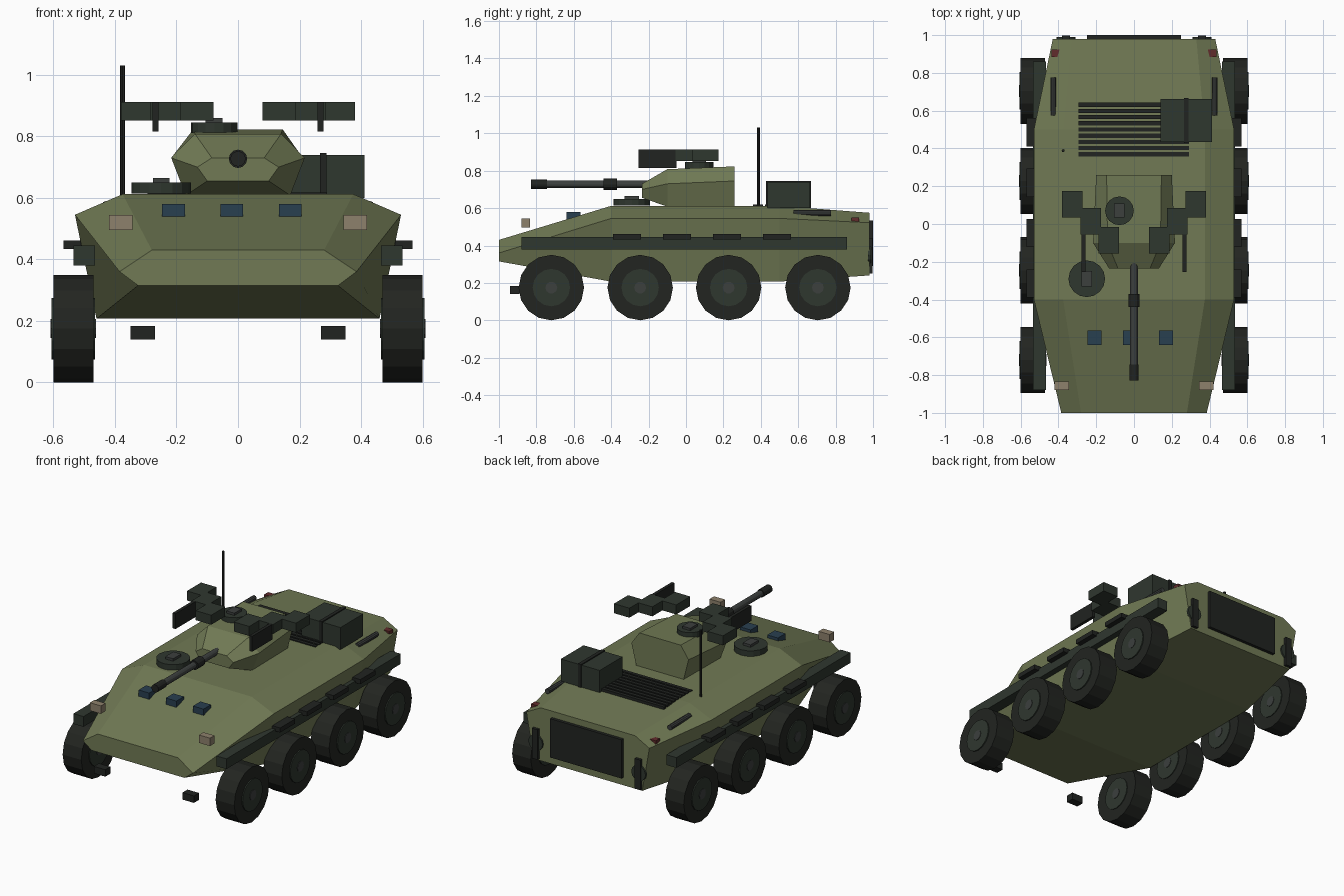
import bpy, bmesh
from math import pi
from mathutils import Matrix, Vector

if "Cube" in bpy.data.objects:
    bpy.data.objects.remove(bpy.data.objects["Cube"])


def mat(name, r, g, b):
    m = bpy.data.materials.new(name)
    m.diffuse_color = (r, g, b, 1)
    m.use_nodes = True
    m.node_tree.nodes["Principled BSDF"].inputs["Base Color"].default_value = m.diffuse_color
    return m


OLIVE = mat("olive", 0.165, 0.195, 0.09)
DARK = mat("dark_green", 0.028, 0.038, 0.028)
BLACK = mat("black", 0.015, 0.017, 0.015)
RUBBER = mat("rubber", 0.016, 0.018, 0.015)
METAL = mat("gunmetal", 0.045, 0.05, 0.048)
GLASS = mat("blue_glass", 0.022, 0.05, 0.08)
TAN = mat("lamp", 0.27, 0.22, 0.15)
RED = mat("tail_red", 0.12, 0.025, 0.025)


def finish(name, bm, material):
    bmesh.ops.recalc_face_normals(bm, faces=bm.faces)
    me = bpy.data.meshes.new(name)
    bm.to_mesh(me)
    bm.free()
    me.materials.append(material)
    ob = bpy.data.objects.new(name, me)
    bpy.context.collection.objects.link(ob)
    return ob


def box(name, x, y, z, material):
    """Box from (min, max) pairs on each axis."""
    bm = bmesh.new()
    bmesh.ops.create_cube(bm, size=1)
    for v in bm.verts:
        v.co = Vector([(a + b) / 2 + c * (b - a) for (a, b), c in zip((x, y, z), v.co)])
    return finish(name, bm, material)


def pair(name, x, y, z, material):
    """Box and its mirror image on the other side."""
    box(name + "_right", x, y, z, material)
    box(name + "_left", (-x[1], -x[0]), y, z, material)


def cyl(name, center, r, length, axis, material, n=16):
    bm = bmesh.new()
    rot = {"X": Matrix.Rotation(pi / 2, 4, "Y"),
           "Y": Matrix.Rotation(pi / 2, 4, "X"),
           "Z": Matrix()}[axis]
    bmesh.ops.create_cone(bm, cap_ends=True, segments=n, radius1=r, radius2=r,
                          depth=length, matrix=Matrix.Translation(center) @ rot)
    return finish(name, bm, material)


def loft(name, stations, material):
    """Skin symmetric sections: (y, [(half width, z), ...] from top to bottom)."""
    bm = bmesh.new()
    rings = []
    for y, half in stations:
        pts = half + [(-x, z) for x, z in reversed(half)]
        rings.append([bm.verts.new((x, y, z)) for x, z in pts])
    for a, b in zip(rings, rings[1:]):
        for i in range(len(a)):
            j = (i + 1) % len(a)
            bm.faces.new((a[i], a[j], b[j], b[i]))
    bm.faces.new(rings[0])
    bm.faces.new(rings[-1])
    return finish(name, bm, material)


# Hull and turret
loft("hull", [
    (-1.0, [(0.28, 0.43), (0.385, 0.36), (0.325, 0.315)]),
    (-0.4, [(0.375, 0.612), (0.53, 0.545), (0.46, 0.207)]),
    (0.5, [(0.375, 0.612), (0.53, 0.545), (0.46, 0.207)]),
    (0.98, [(0.33, 0.575), (0.43, 0.522), (0.38, 0.24)]),
], OLIVE)
loft("turret", [
    (-0.235, [(0.085, 0.73), (0.132, 0.70), (0.10, 0.655)]),
    (-0.1, [(0.14, 0.808), (0.217, 0.73), (0.17, 0.608)]),
    (0.26, [(0.145, 0.823), (0.2, 0.745), (0.165, 0.608)]),
], OLIVE)

# Main gun
cyl("gun_barrel", (0, -0.5, 0.727), 0.02, 0.6, "Y", METAL, 12)
cyl("gun_sleeve", (0, -0.405, 0.727), 0.03, 0.07, "Y", BLACK, 12)
cyl("gun_muzzle", (0, -0.787, 0.727), 0.025, 0.085, "Y", BLACK, 12)

# Eight wheels
for s, side in ((1, "right"), (-1, "left")):
    for i, y in enumerate((-0.72, -0.245, 0.228, 0.705)):
        tag = f"{side}_{i + 1}"
        cyl("tyre_" + tag, (s * 0.535, y, 0.175), 0.175, 0.13, "X", RUBBER)
        cyl("hub_" + tag, (s * 0.536, y, 0.175), 0.1, 0.142, "X", DARK)
        cyl("hub_cap_" + tag, (s * 0.536, y, 0.175), 0.032, 0.148, "X", METAL, 10)

# Side strakes with stowage blocks
pair("side_strake", (0.465, 0.535), (-0.88, 0.86), (0.38, 0.445), DARK)
for i in range(4):
    y = -0.315 + 0.267 * i
    pair(f"strake_block_{i + 1}", (0.5, 0.568), (y - 0.075, y + 0.075), (0.433, 0.462), BLACK)

# Front fittings
pair("tow_block", (0.27, 0.35), (-0.94, -0.89), (0.14, 0.184), BLACK)
pair("headlight", (0.343, 0.42), (-0.88, -0.835), (0.495, 0.545), TAN)
for i, x in enumerate((-0.21, -0.02, 0.17)):
    box(f"periscope_{i + 1}", (x - 0.037, x + 0.037), (-0.64, -0.565), (0.54, 0.58), GLASS)

# Hatches
cyl("driver_hatch", (-0.25, -0.29, 0.632), 0.097, 0.035, "Z", DARK)
box("driver_sight", (-0.277, -0.223), (-0.33, -0.25), (0.645, 0.665), METAL)
cyl("turret_hatch", (-0.077, 0.07, 0.828), 0.076, 0.035, "Z", DARK)
box("turret_sight", (-0.105, -0.05), (0.035, 0.108), (0.84, 0.86), METAL)

# Launcher banks beside the turret
for i, (x, y) in enumerate(((0.133, -0.085), (0.23, 0.015), (0.327, 0.105))):
    pair(f"launcher_{i + 1}", (x - 0.054, x + 0.054), (y - 0.07, y + 0.07), (0.852, 0.912), DARK)
pair("launcher_plate", (0.258, 0.278), (-0.255, -0.05), (0.815, 0.912), BLACK)

# Engine deck: grille, stowage box, antenna, exhausts
for i in range(9):
    y = 0.369 + 0.0328 * i
    box(f"grille_slat_{i + 1}", (-0.295, 0.29), (y - 0.011, y + 0.011), (0.595, 0.618), BLACK)
box("stowage_box", (0.14, 0.412), (0.435, 0.662), (0.6, 0.74), DARK)
box("stowage_strap", (0.266, 0.288), (0.429, 0.668), (0.6, 0.746), BLACK)
cyl("antenna", (-0.375, 0.388, 0.815), 0.008, 0.43, "Z", BLACK, 8)
for s, side in ((1, "right"), (-1, "left")):
    cyl("exhaust_" + side, (s * 0.428, 0.675, 0.574), 0.016, 0.2, "Y", METAL, 10)

# Rear face
box("rear_door", (-0.25, 0.25), (0.97, 1.0), (0.29, 0.535), BLACK)
pair("tail_light", (0.37, 0.437), (0.885, 0.925), (0.515, 0.55), RED)
for s, side in ((1, "right"), (-1, "left")):
    cyl("rear_boss_" + side, (s * 0.36, 0.982, 0.35), 0.05, 0.016, "Y", DARK, 12)
pair("rear_bar", (0.34, 0.38), (0.975, 0.998), (0.25, 0.44), BLACK)
